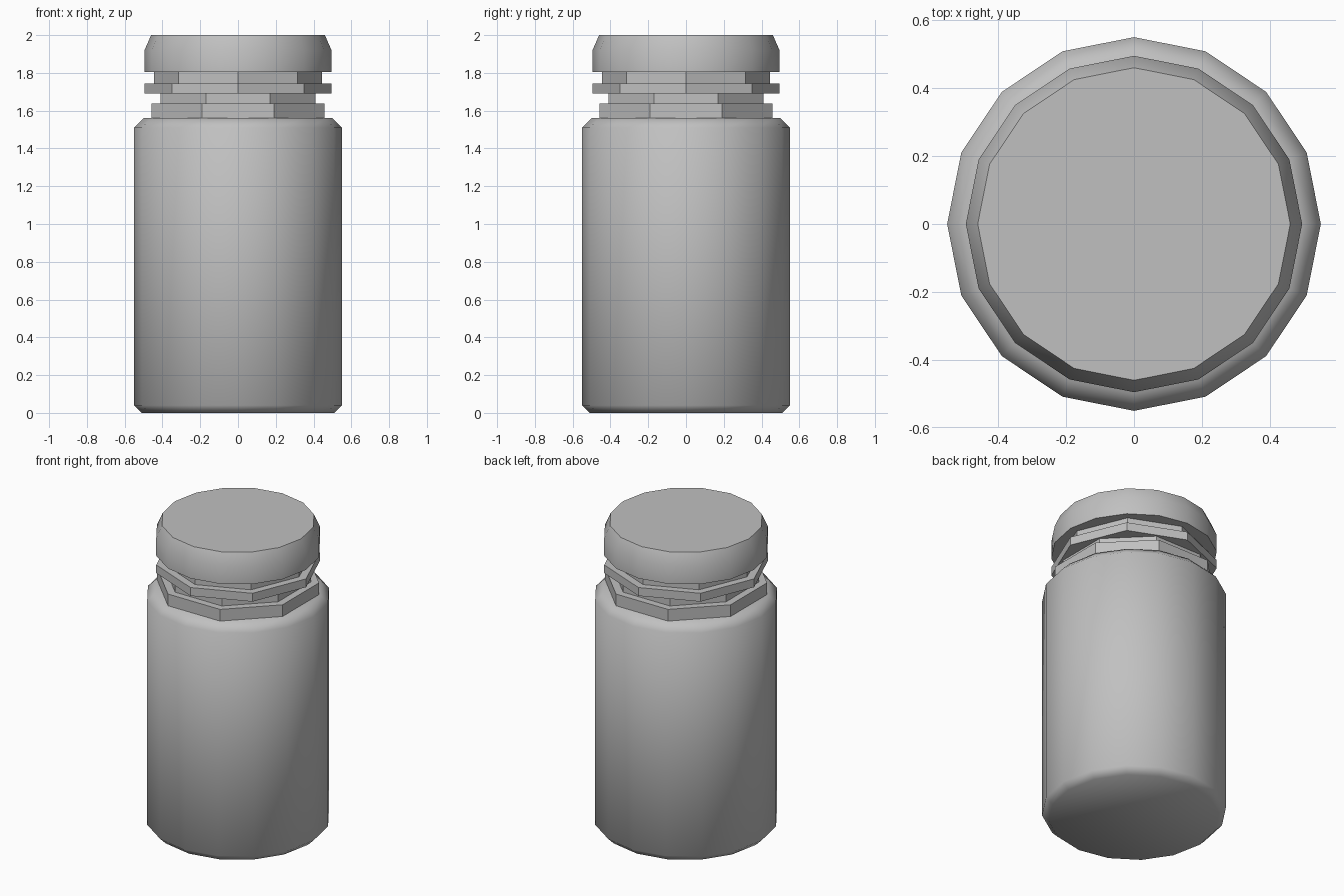
import bpy, bmesh, math

old = bpy.data.objects.get("Cube")
if old:
    bpy.data.objects.remove(old)

grey = bpy.data.materials.new("light grey plastic")
grey.use_nodes = True
colour = (0.53, 0.53, 0.53, 1)
grey.diffuse_color = colour
grey.node_tree.nodes["Principled BSDF"].inputs["Base Color"].default_value = colour


def lathe(name, profile, sides, turn=0.0, smooth=0):
    """Closed solid from (radius, height) rings, listed bottom to top."""
    bm = bmesh.new()
    step = math.tau / sides
    rings = [[bm.verts.new((r * math.cos(turn + i * step), r * math.sin(turn + i * step), z))
              for i in range(sides)] for r, z in profile]
    for low, high in zip(rings, rings[1:]):
        for i in range(sides):
            j = (i + 1) % sides
            bm.faces.new((low[i], low[j], high[j], high[i]))
    bm.faces.new(rings[0][::-1])
    bm.faces.new(rings[-1])
    mesh = bpy.data.meshes.new(name)
    bm.to_mesh(mesh)
    bm.free()
    mesh.materials.append(grey)
    obj = bpy.data.objects.new(name, mesh)
    bpy.context.collection.objects.link(obj)
    if smooth:
        bpy.ops.object.select_all(action='DESELECT')
        obj.select_set(True)
        bpy.context.view_layer.objects.active = obj
        bpy.ops.object.shade_smooth_by_angle(angle=math.radians(smooth))
    return obj


half = math.pi / 8

# Bottle body with bevelled base and shoulder
lathe("body", [(0.51, 0), (0.55, 0.04), (0.55, 1.51), (0.50, 1.56)], 16, smooth=50)

# Octagonal neck and its collars
lathe("neck_collar", [(0.495, 1.55), (0.495, 1.637)], 8, half)
lathe("lower_neck", [(0.445, 1.63), (0.445, 1.70)], 8, half)
lathe("upper_collar", [(0.495, 1.69), (0.495, 1.745)], 8)
lathe("upper_neck", [(0.445, 1.74), (0.445, 1.81)], 8)

# Screw cap with a bevelled top
lathe("cap", [(0.495, 1.805), (0.495, 1.92), (0.46, 2)], 16, smooth=50)
